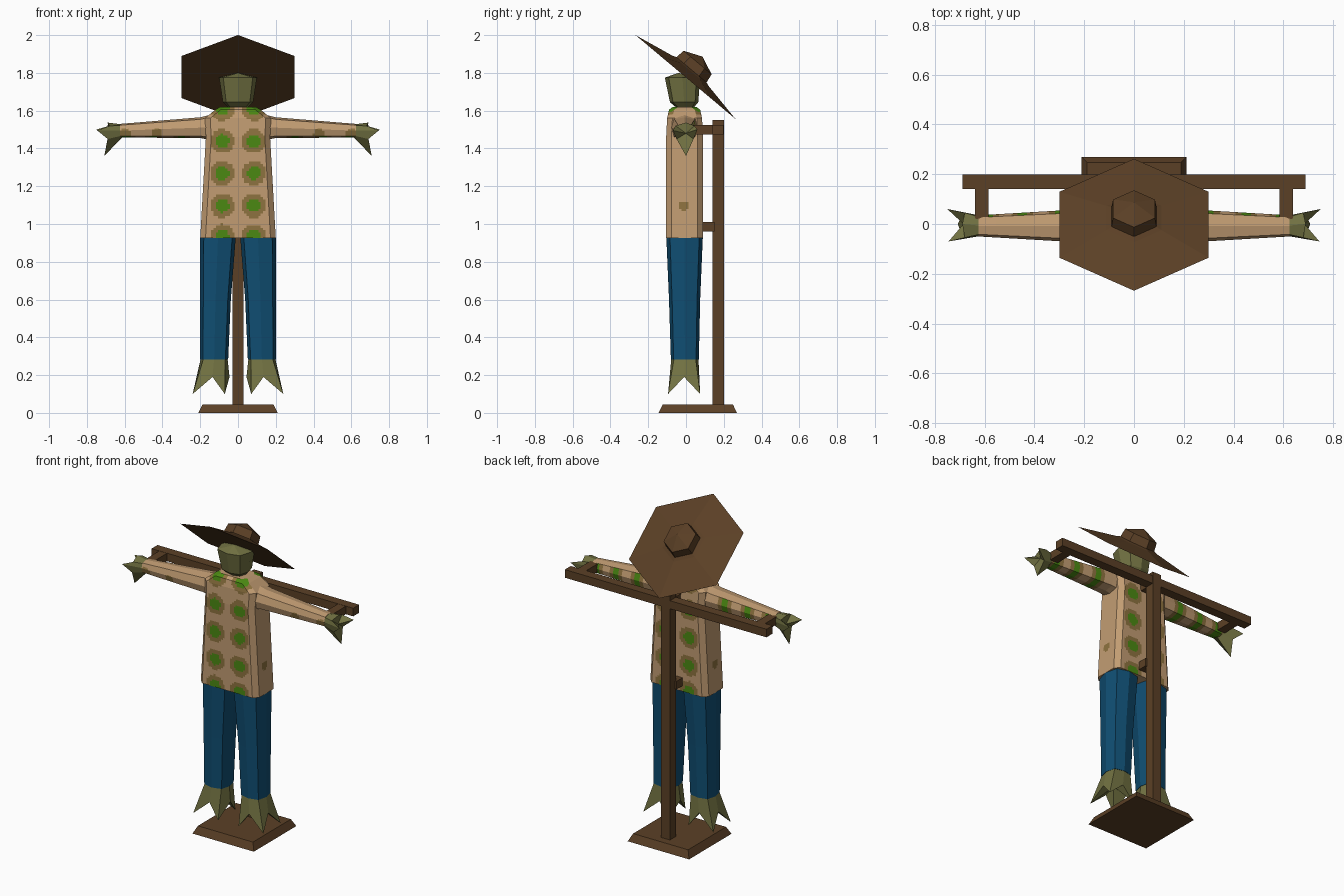
import bpy, bmesh, math
from mathutils import Matrix, Vector

if "Cube" in bpy.data.objects:
    bpy.data.objects.remove(bpy.data.objects["Cube"])


def mat(name, r, g, b):
    m = bpy.data.materials.new(name)
    m.diffuse_color = (r, g, b, 1)
    m.use_nodes = True
    m.node_tree.nodes["Principled BSDF"].inputs["Base Color"].default_value = m.diffuse_color
    return m


WOOD = mat("brown wood", .105, .051, .019)
TAN = mat("tan cloth", .54, .335, .17)
SPOT = mat("olive brown spot", .27, .17, .05)
GREEN = mat("green spot", .07, .25, .006)
BLUE = mat("blue denim", .005, .076, .17)
SACK = mat("olive straw", .17, .17, .055)


def finish(bm, name, *mats):
    bmesh.ops.recalc_face_normals(bm, faces=bm.faces)
    me = bpy.data.meshes.new(name)
    bm.to_mesh(me)
    bm.free()
    ob = bpy.data.objects.new(name, me)
    for m in mats:
        me.materials.append(m)
    bpy.context.collection.objects.link(ob)
    return ob


def loft(bm, rings, tip=None):
    """Skin a stack of point rings; the end is capped flat or to a tip."""
    rows = [[bm.verts.new(p) for p in r] for r in rings]
    n = len(rows[0])
    for a, b in zip(rows, rows[1:]):
        for i in range(n):
            j = (i + 1) % n
            bm.faces.new((a[i], a[j], b[j], b[i]))
    bm.faces.new(rows[0])
    if tip is None:
        bm.faces.new(rows[-1])
    else:
        t = bm.verts.new(tip)
        for i in range(n):
            bm.faces.new((rows[-1][i], rows[-1][(i + 1) % n], t))


def rounded(u0, u1, v0, v1, k=.8):
    """Eight points: four side middles and four pulled-in corners."""
    cu, cv, a, b = (u0 + u1) / 2, (v0 + v1) / 2, (u1 - u0) / 2, (v1 - v0) / 2
    return [(cu + a * x, cv + b * y) for x, y in
            ((1, 0), (k, k), (0, 1), (-k, k), (-1, 0), (-k, -k), (0, -1), (k, -k))]


def box(name, x0, x1, y0, y1, z0, z1, inset=0):
    bm = bmesh.new()
    ring = lambda d, z: [(x0 + d, y0 + d, z), (x1 - d, y0 + d, z), (x1 - d, y1 - d, z), (x0 + d, y1 - d, z)]
    loft(bm, [ring(0, z0), ring(inset, z1)])
    return finish(bm, name, WOOD)


# wooden stand
box("base", -.21, .21, -.145, .27, 0, .045, .022)
box("post", -.03, .03, .14, .2, .04, 1.55)
box("crossbar", -.69, .69, .141, .199, 1.475, 1.525)
box("waist_strut", -.04, .04, .06, .15, .96, 1.01)
box("neck_strut", -.025, .025, .05, .15, 1.476, 1.524)
for s, side in ((-1, "left"), (1, "right")):
    x = .612 * s
    box(side + "_wrist_strut", x - .027, x + .027, .012, .15, 1.475, 1.524)


# shirt: chamfered torso with two sleeves
def torso_ring(z, hx, y0, y1, c=.028):
    return [(hx, y0 + c, z), (hx, y1 - c, z), (hx - c, y1, z), (c - hx, y1, z),
            (-hx, y1 - c, z), (-hx, y0 + c, z), (c - hx, y0, z), (hx - c, y0, z)]


bm = bmesh.new()
loft(bm, [torso_ring(.925, .2, -.105, .09), torso_ring(1.46, .17, -.105, .09),
          torso_ring(1.56, .175, -.1, .085), torso_ring(1.605, .12, -.09, .075),
          torso_ring(1.62, .095, -.07, .055)])
for s in (-1, 1):
    loft(bm, [[(s * x, y, z) for y, z in rounded(y0, y1, z0, z1)] for x, y0, y1, z0, z1 in
              ((.12, -.08, .065, 1.44, 1.585), (.2, -.075, .06, 1.455, 1.565),
               (.625, -.05, .035, 1.458, 1.53))])
bmesh.ops.recalc_face_normals(bm, faces=bm.faces)
# fine cuts so the printed spots can be picked by rule
STEP = .0125
for axis, lo, hi in ((0, -.63, .63), (1, -.1, .09), (2, .93, 1.62)):
    no = Vector([float(i == axis) for i in range(3)])
    for i in range(int((hi - lo) / STEP) + 1):
        bmesh.ops.bisect_plane(bm, geom=bm.verts[:] + bm.edges[:] + bm.faces[:],
                               plane_co=no * (lo + i * STEP), plane_no=no)


def spot(f):
    c, n = f.calc_center_median(), f.normal
    ax = abs(c.x)
    if ax > .19 and c.z > 1.44:                       # sleeves
        if n.z < -.5 or n.y > .5:
            d = min(abs(ax - v) for v in (.3, .45, .59))
            return 2 if d < .022 else 1 if d < .045 else 0
        if n.y < -.3:
            return 1 if min(math.hypot(ax - v, c.z - 1.475) for v in (.43, .6)) < .03 else 0
        return 0
    if abs(n.y) > .85 or (c.z > 1.55 and abs(n.y) > .3):   # chest and back
        d = min(math.hypot(ax - .083, c.z - v) for v in (.935, 1.097, 1.268, 1.438, 1.61))
        return 2 if d < .036 else 1 if d < .064 else 0
    return 1 if abs(n.x) > .9 and math.hypot(c.y + .01, c.z - 1.097) < .027 else 0


for f in bm.faces:
    f.material_index = spot(f)
finish(bm, "shirt", TAN, SPOT, GREEN)

# trouser legs, straw feet and straw hands
for s, side in ((-1, "left"), (1, "right")):
    bm = bmesh.new()
    loft(bm, [[(s * x, y, z) for x, y in rounded(x0, .2, y0, y1)] for z, x0, y0, y1 in
              ((.928, .012, -.104, .089), (.6, .038, -.09, .075), (.283, .052, -.08, .068))])
    finish(bm, side + "_trouser_leg", BLUE)

    # corners hang as spikes, middles are notches
    bm = bmesh.new()
    ends = [(.215, -.01), (.24, .075), (.135, .065), (.07, .075),
            (.045, -.01), (.07, -.095), (.135, -.085), (.24, -.095)]
    loft(bm, [[(s * x, y, .285) for x, y in rounded(.055, .198, -.078, .066)],
              [(s * x, y, .1 if i % 2 else .19) for i, (x, y) in enumerate(ends)]],
         (s * .14, -.01, .21))
    finish(bm, side + "_foot", SACK)

    bm = bmesh.new()
    ends = [(.75, .06, 1.5), (.68, .045, 1.52), (.69, 0, 1.537), (.68, -.055, 1.52),
            (.745, -.07, 1.495), (.69, -.05, 1.45), (.708, 0, 1.36), (.69, .04, 1.45)]
    loft(bm, [[(s * .61, y, z) for y, z in rounded(-.047, .032, 1.462, 1.527)],
              [(s * x, y, z) for x, y, z in ends]], (s * .685, 0, 1.48))
    finish(bm, side + "_hand", SACK)

# sack head, widening upward
bm = bmesh.new()
loft(bm, [[(x, y, z) for x, y in rounded(-a, a, y0, y1, .78)] for z, a, y0, y1 in
          ((1.6, .05, -.05, .04), (1.615, .05, -.05, .04), (1.645, .08, -.085, .065),
           (1.775, .1, -.112, .075))], (0, -.04, 1.8))
finish(bm, "head", SACK)

# tilted six-sided hat
bm = bmesh.new()
loft(bm, [[(r * math.sin(i * math.pi / 3), r * math.cos(i * math.pi / 3), w) for i in range(6)]
          for r, w in ((.346, 0), (.127, .042), (.104, .05), (.097, .1))], (0, 0, .141))
bm.transform(Matrix.Translation((0, -.003, 1.778)) @ Matrix.Rotation(math.radians(-40), 4, 'X'))
finish(bm, "hat", WOOD)
